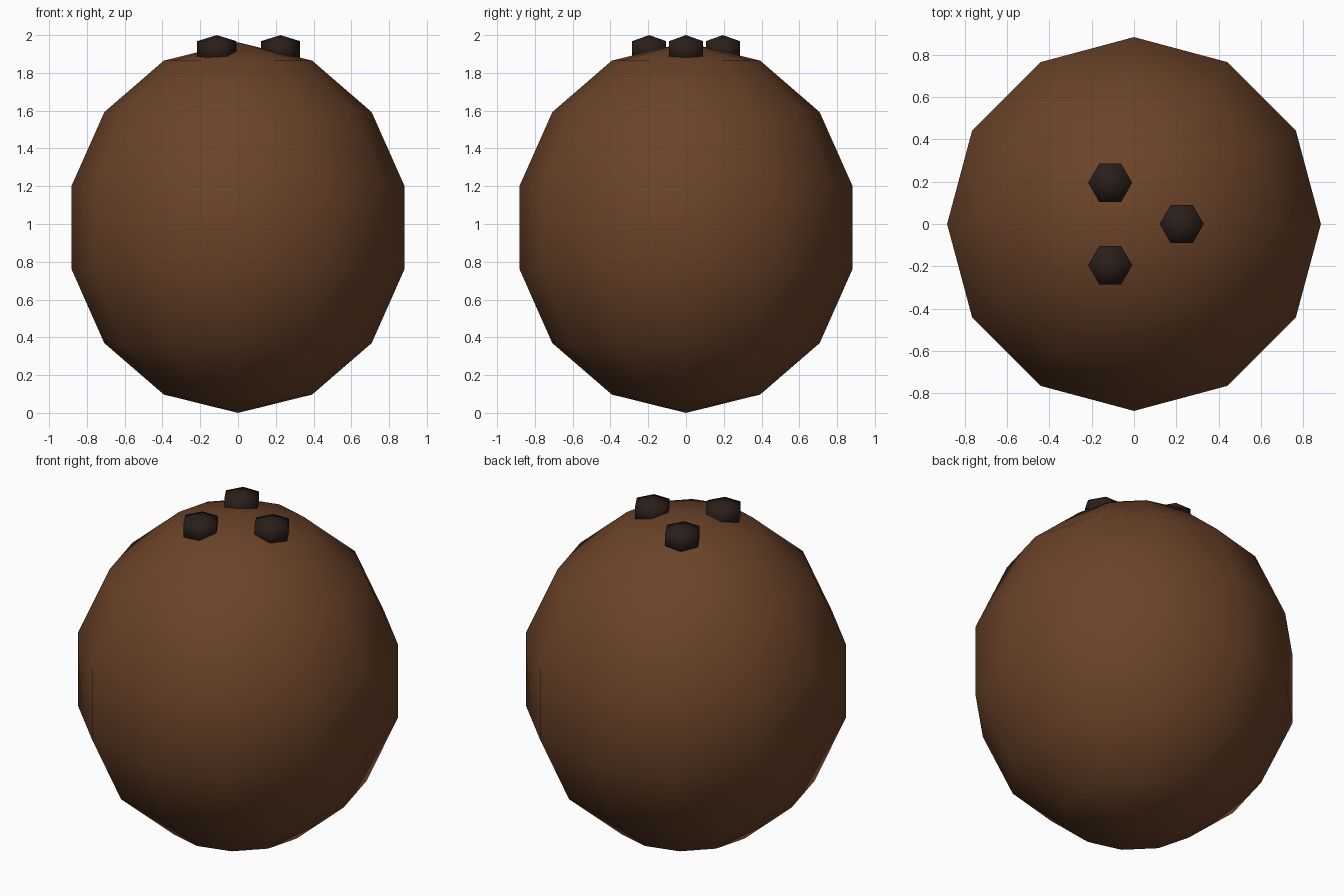
import bpy, bmesh
from math import sin, cos, pi

if "Cube" in bpy.data.objects:
    bpy.data.objects.remove(bpy.data.objects["Cube"])


def material(name, rgb):
    m = bpy.data.materials.new(name)
    m.diffuse_color = (*rgb, 1)
    m.use_nodes = True
    m.node_tree.nodes["Principled BSDF"].inputs["Base Color"].default_value = m.diffuse_color
    return m


def lathe(name, profile, sides, loc, mat):
    """Closed solid of revolution from (radius, z) points, bottom to top; end radii are 0."""
    bm = bmesh.new()
    bottom = bm.verts.new((0, 0, profile[0][1]))
    top = bm.verts.new((0, 0, profile[-1][1]))
    rings = [[bm.verts.new((r * cos(2 * pi * i / sides), r * sin(2 * pi * i / sides), z))
              for i in range(sides)] for r, z in profile[1:-1]]
    for i in range(sides):
        j = (i + 1) % sides
        bm.faces.new((bottom, rings[0][j], rings[0][i]))
        bm.faces.new((top, rings[-1][i], rings[-1][j]))
        for a, b in zip(rings, rings[1:]):
            bm.faces.new((a[i], a[j], b[j], b[i]))
    for f in bm.faces:
        f.smooth = True
    mesh = bpy.data.meshes.new(name)
    bm.to_mesh(mesh)
    bm.free()
    mesh.materials.append(mat)
    ob = bpy.data.objects.new(name, mesh)
    ob.location = loc
    bpy.context.collection.objects.link(ob)
    return ob


shell_mat = material("brown_husk", (0.147, 0.056, 0.022))
eye_mat = material("dark_pore", (0.023, 0.013, 0.010))

# Shell: slightly tall low-poly ball, 12 sides and 7 bands
RADIUS, HALF = 0.905, 0.981
shell = [(RADIUS * sin(pi * k / 7), HALF * (1 - cos(pi * k / 7))) for k in range(8)]
lathe("coconut_shell", shell, 12, (0, 0, 0), shell_mat)

# Three small six-sided pores sunk into the top
pore = [(0, -0.06), (0.104, -0.03), (0.104, 0.068), (0, 0.1)]
for k in range(3):
    a = 2 * pi * k / 3
    lathe(f"pore_{k + 1}", pore, 6, (0.225 * cos(a), 0.225 * sin(a), 1.90), eye_mat)
